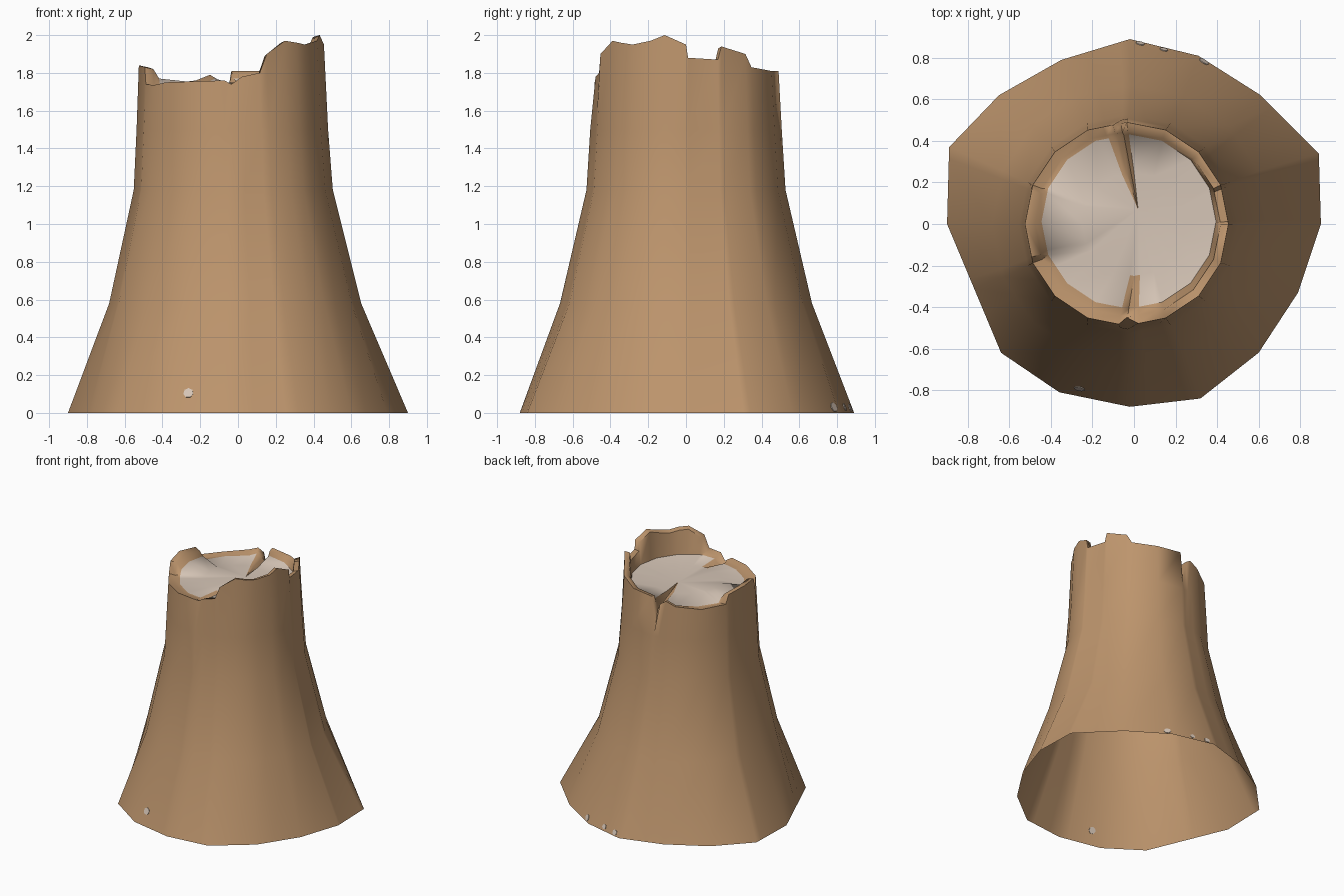
import bpy, bmesh, math
from mathutils import Vector

if "Cube" in bpy.data.objects:
    bpy.data.objects.remove(bpy.data.objects["Cube"])


def material(name, rgb):
    m = bpy.data.materials.new(name)
    m.diffuse_color = (*rgb, 1)
    m.use_nodes = True
    m.node_tree.nodes["Principled BSDF"].inputs["Base Color"].default_value = m.diffuse_color
    return m


bark = material("bark_brown", (0.51, 0.30, 0.152))
wood = material("pale_wood", (0.67, 0.56, 0.47))

# Uneven 16-sided foot outline, counter-clockwise from +x
foot = [(0.90, 0), (0.89, 0.34), (0.61, 0.62), (0.31, 0.81), (-0.02, 0.89), (-0.35, 0.79),
        (-0.65, 0.62), (-0.89, 0.37), (-0.90, 0), (-0.77, -0.31), (-0.64, -0.62), (-0.36, -0.81),
        (-0.02, -0.88), (0.32, -0.84), (0.60, -0.62), (0.79, -0.33)]

# Broken rim: (position round the trunk in sixteenths, height)
rim = [(0, 1.95), (0.06, 1.88), (0.9, 1.87), (1.0, 1.94), (1.8, 1.90), (2, 1.83), (3, 1.81),
       (4.0, 1.81), (4.15, 1.55), (4.35, 1.76), (4.6, 1.79), (5, 1.76), (6, 1.74), (7, 1.75),
       (7.15, 1.82), (8, 1.84), (8.85, 1.83), (9, 1.74), (9.4, 1.735), (10, 1.75), (11, 1.755),
       (11.8, 1.76), (12, 1.74), (12.3, 1.78), (12.8, 1.80), (13, 1.90), (13.6, 1.97),
       (14, 1.96), (14.4, 1.95), (15, 1.97), (15.4, 2.0)]
NOTCHES = (4.15, 12)


def circle(cx, r, cy=0):
    return [(cx + r * math.cos(k * math.pi / 8), cy + r * math.sin(k * math.pi / 8)) for k in range(16)]


def on_outline(outline, u, z):
    k = int(u) % 16
    a, b = Vector((*outline[k], z)), Vector((*outline[(k + 1) % 16], z))
    return a.lerp(b, u - int(u))


def wood_height(u, z):
    return 1.69 if u in NOTCHES else min(max(z - 0.02, 1.735), 1.77)


# Each level is an outline and a rule for its height
levels = [
    (foot, lambda u, z: 0),
    (circle(-0.015, 0.667), lambda u, z: 0.58),
    (circle(-0.025, 0.527), lambda u, z: 1.18),
    (circle(-0.03, 0.507), lambda u, z: 1.50),
    (circle(-0.035, 0.490), lambda u, z: z),
    (circle(-0.03, 0.447), lambda u, z: max(z - 0.01, 1.69)),
    (circle(-0.025, 0.42, 0.012), wood_height),
    (circle(0.0, 0.25), lambda u, z: 1.715 if u == NOTCHES[0] else 1.75),
]

# Trunk: bark wall, rim lip and split wood top in one surface
bm = bmesh.new()
rings = [[bm.verts.new(on_outline(o, u, h(u, z))) for u, z in rim] for o, h in levels]
centre = bm.verts.new((0.02, 0.07, 1.75))
n = len(rim)
# Front dent: the rim is pressed inwards at the split
dent = [u for u, z in rim].index(12)
rings[4][dent].co.y += 0.04
for i in range(n):
    j = (i + 1) % n
    mid = (rim[i][0] + (rim[j][0] if j else 16)) / 2
    back_crack = 4.0 < mid < 4.6
    front_crack = 11.8 < mid < 12.3
    for lv in range(len(rings) - 1):
        a, b = rings[lv], rings[lv + 1]
        f = bm.faces.new((a[i], a[j], b[j], b[i]))
        f.material_index = int(lv == 6 and not (back_crack or front_crack))
    f = bm.faces.new((rings[-1][i], rings[-1][j], centre))
    f.material_index = int(not back_crack)

mesh = bpy.data.meshes.new("stump_trunk")
bm.to_mesh(mesh)
bm.free()
trunk = bpy.data.objects.new("stump_trunk", mesh)
bpy.context.collection.objects.link(trunk)
mesh.materials.append(bark)
mesh.materials.append(wood)
bpy.ops.object.select_all(action='DESELECT')
trunk.select_set(True)
bpy.context.view_layer.objects.active = trunk
bpy.ops.object.shade_smooth_by_angle(angle=math.radians(60))

# Small pale chips where bark is missing near the foot
for u, z, r in [(11.25, 0.105, 0.027), (2.9, 0.03, 0.026), (3.5, 0.03, 0.02), (3.85, 0.025, 0.022)]:
    low, high = on_outline(foot, u, 0), on_outline(levels[1][0], u, 0.58)
    k = int(u)
    along = on_outline(foot, k + 0.99, 0) - on_outline(foot, k, 0)
    normal = along.cross(high - low)
    bpy.ops.mesh.primitive_cylinder_add(vertices=7, radius=r, depth=0.008, location=low.lerp(high, z / 0.58),
                                        rotation=normal.to_track_quat('Z', 'Y').to_euler())
    chip = bpy.context.object
    chip.name = "bark_chip"
    chip.data.materials.append(wood)
